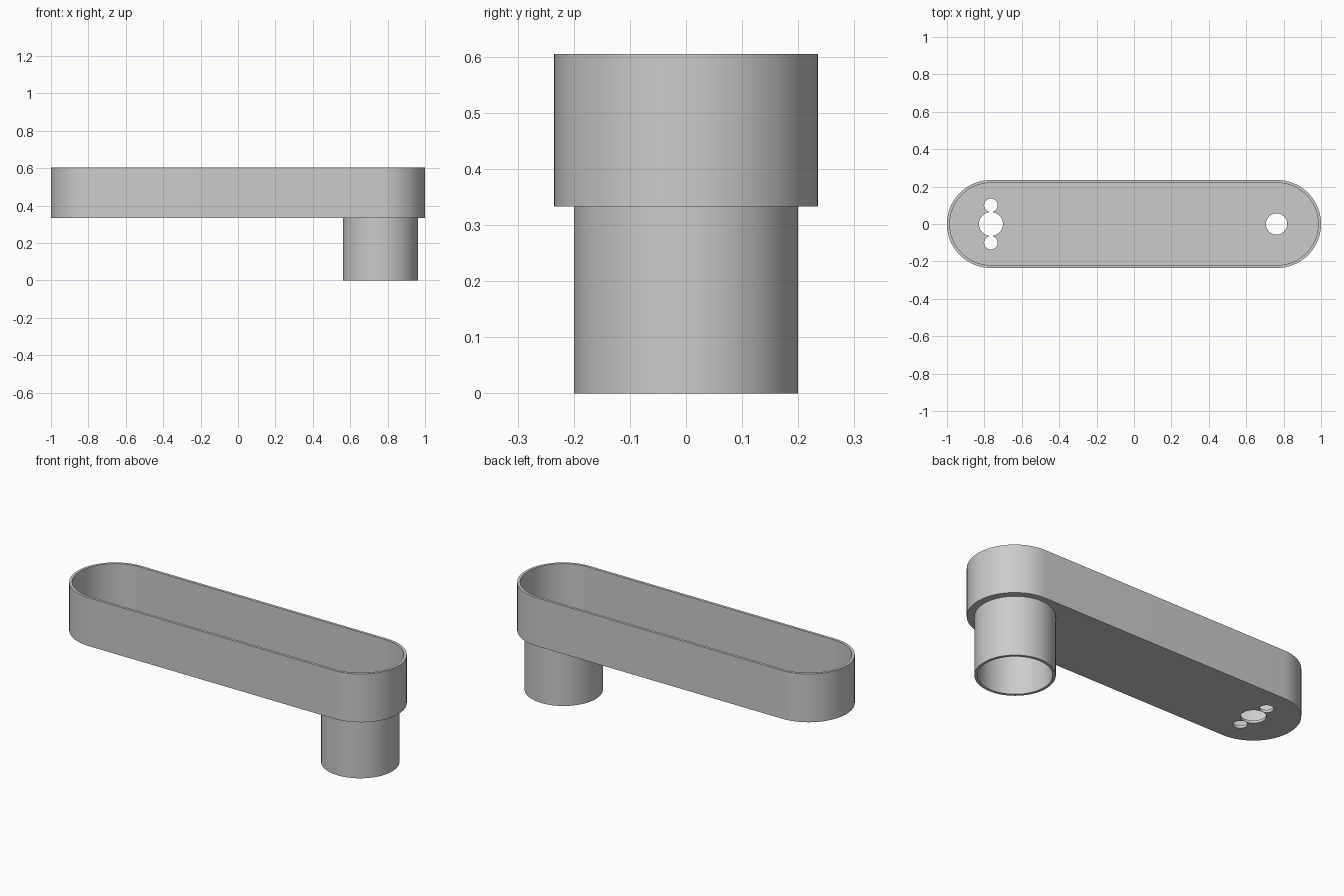
import bpy
import bmesh
from math import cos, sin, pi, radians

START = bpy.data.objects.get("Cube")
if START:
    bpy.data.objects.remove(START, do_unlink=True)

# One plain grey for the whole model
grey = bpy.data.materials.new("plain grey")
grey.use_nodes = True
grey.diffuse_color = (0.6, 0.6, 0.6, 1)
grey.node_tree.nodes["Principled BSDF"].inputs["Base Color"].default_value = (0.6, 0.6, 0.6, 1)

WALL = 0.015
FLOOR = 0.333
TOP = 0.605
END_X = 0.765
TUBE_X = 0.762


def outline(radius, half_length=0.0, cx=0.0, cy=0.0, steps=40):
    """Circle, or a slot shape when half_length is given."""
    points = []
    for side in (1, -1):
        last = steps + 1 if half_length else steps
        for i in range(last):
            a = -pi / 2 + pi * i / steps
            points.append((cx + side * (half_length + radius * cos(a)),
                           cy + side * radius * sin(a)))
    return points


def loft(name, rings, closed=False):
    """Join (outline, height) rings; cap the ends, or close the loop."""
    bm = bmesh.new()
    loops = [[bm.verts.new((x, y, z)) for x, y in pts] for pts, z in rings]
    pairs = list(zip(loops, loops[1:]))
    if closed:
        pairs.append((loops[-1], loops[0]))
    else:
        bm.faces.new(loops[0][::-1])
        bm.faces.new(loops[-1])
    for a, b in pairs:
        n = len(a)
        for i in range(n):
            j = (i + 1) % n
            bm.faces.new((a[i], a[j], b[j], b[i]))
    bmesh.ops.recalc_face_normals(bm, faces=bm.faces)
    mesh = bpy.data.meshes.new(name)
    bm.to_mesh(mesh)
    bm.free()
    mesh.materials.append(grey)
    obj = bpy.data.objects.new(name, mesh)
    bpy.context.collection.objects.link(obj)
    return obj


def smooth(obj):
    bpy.ops.object.select_all(action="DESELECT")
    obj.select_set(True)
    bpy.context.view_layer.objects.active = obj
    bpy.ops.object.shade_smooth_by_angle(angle=radians(30))


# Open slot-shaped tray with a thin floor and wall
outer = outline(0.235, END_X)
inner = outline(0.235 - WALL, END_X)
tray = loft("tray", [(outer, FLOOR), (outer, TOP), (inner, TOP), (inner, FLOOR + WALL)])

# Holes through the floor: a large one between two small ones, and one over the tube
holes = [(-END_X, 0, 0.064), (-END_X, 0.1, 0.036), (-END_X, -0.1, 0.036), (TUBE_X, 0, 0.057)]
cutters = []
for x, y, r in holes:
    ring = outline(r, cx=x, cy=y, steps=20)
    cutter = loft("hole_cutter", [(ring, FLOOR - 0.1), (ring, FLOOR + 0.1)])
    cutter.hide_render = True
    cut = tray.modifiers.new("hole", "BOOLEAN")
    cut.operation = "DIFFERENCE"
    cut.solver = "EXACT"
    cut.object = cutter
    cutters.append(cutter)

bpy.context.view_layer.update()
cut_tray = tray.evaluated_get(bpy.context.evaluated_depsgraph_get())
mesh = bpy.data.meshes.new_from_object(cut_tray)
tray.modifiers.clear()
tray.data = mesh
for cutter in cutters:
    bpy.data.objects.remove(cutter, do_unlink=True)
smooth(tray)

# Hollow tube under one end, open at the bottom
wide = outline(0.2, cx=TUBE_X)
narrow = outline(0.2 - WALL, cx=TUBE_X)
top = FLOOR + 0.003
tube = loft("tube", [(wide, 0), (wide, top), (narrow, top), (narrow, 0)], closed=True)
smooth(tube)
